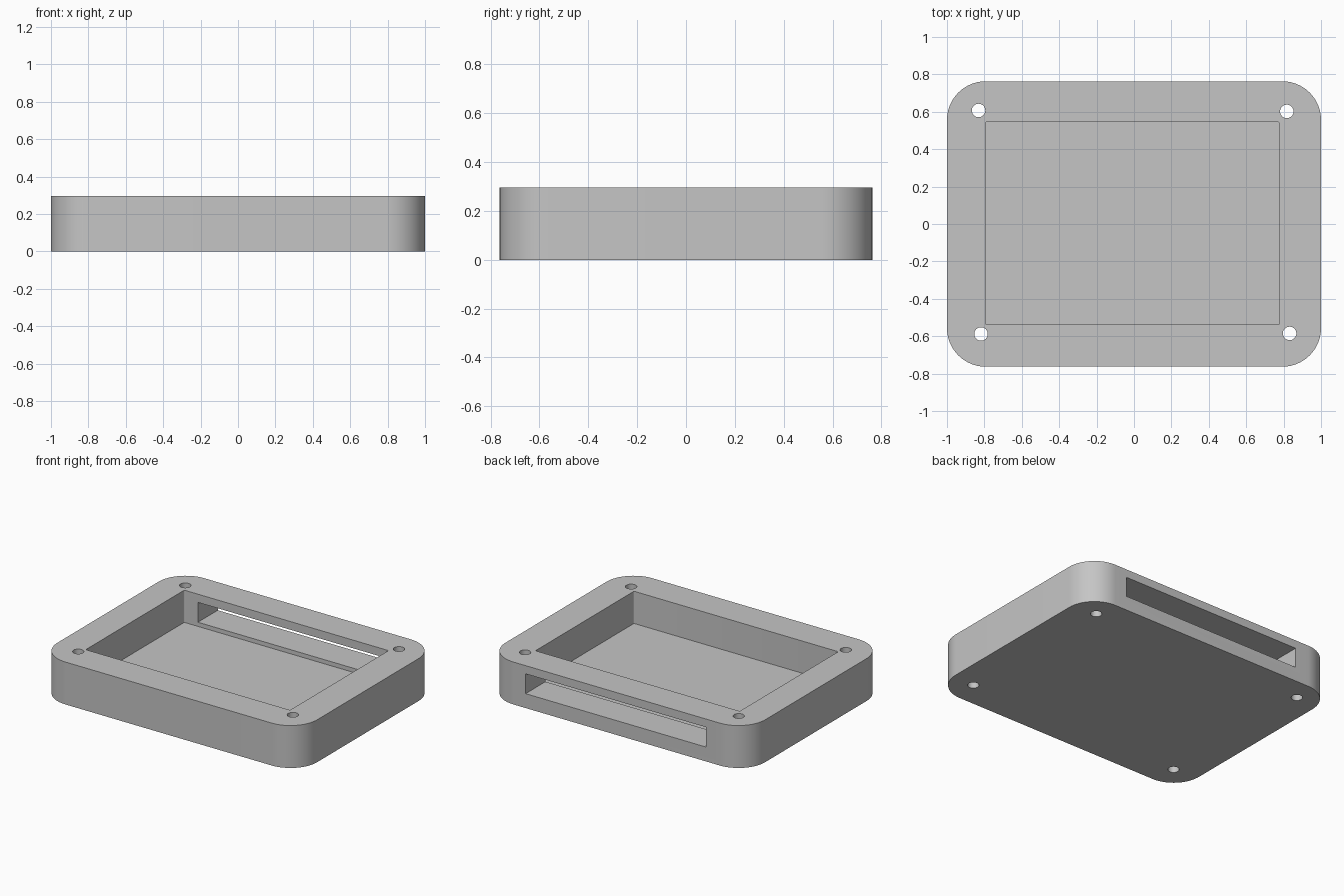
import bpy, bmesh
from math import pi, cos, sin

if "Cube" in bpy.data.objects:
    bpy.data.objects.remove(bpy.data.objects["Cube"], do_unlink=True)

HEIGHT = 0.295

grey = bpy.data.materials.new("plain grey")
grey.use_nodes = True
grey.diffuse_color = (0.56, 0.56, 0.56, 1)
grey.node_tree.nodes["Principled BSDF"].inputs["Base Color"].default_value = grey.diffuse_color


def rounded_outline(x0, x1, y0, y1, r, steps):
    """Counter-clockwise rectangle with round corners."""
    corners = [(x1 - r, y1 - r), (x0 + r, y1 - r), (x0 + r, y0 + r), (x1 - r, y0 + r)]
    return [(cx + r * cos(a), cy + r * sin(a))
            for q, (cx, cy) in enumerate(corners)
            for a in [(q + i / steps) * pi / 2 for i in range(steps + 1)]]


def circle(cx, cy, r, sides=40):
    return [(cx + r * cos(2 * pi * i / sides), cy + r * sin(2 * pi * i / sides))
            for i in range(sides)]


def prism(name, outline, z0, z1):
    bm = bmesh.new()
    base = bm.faces.new([bm.verts.new((x, y, z0)) for x, y in outline])
    top = bmesh.ops.extrude_face_region(bm, geom=[base])["geom"]
    bmesh.ops.translate(bm, vec=(0, 0, z1 - z0),
                        verts=[v for v in top if isinstance(v, bmesh.types.BMVert)])
    bmesh.ops.recalc_face_normals(bm, faces=bm.faces)
    mesh = bpy.data.meshes.new(name)
    bm.to_mesh(mesh)
    bm.free()
    mesh.materials.append(grey)
    obj = bpy.data.objects.new(name, mesh)
    bpy.context.collection.objects.link(obj)
    return obj


# Solid body with large round corners
tray = prism("tray_body", rounded_outline(-1, 1, -0.763, 0.763, 0.207, 20), 0, HEIGHT)

# Open pocket, slot through the back wall, and four screw holes
cutters = [
    prism("pocket_cutter", rounded_outline(-0.795, 0.777, -0.538, 0.545, 0.008, 4), 0.071, 0.4),
    prism("slot_cutter", [(-0.69, 0.5), (0.7, 0.5), (0.7, 0.9), (-0.69, 0.9)], 0.1, 0.238),
]
for x, y in [(-0.831, 0.607), (0.817, 0.602), (-0.818, -0.588), (0.832, -0.585)]:
    cutters.append(prism("screw_hole_cutter", circle(x, y, 0.036), -0.1, 0.4))

bpy.context.view_layer.objects.active = tray
tray.select_set(True)
for cutter in cutters:
    cutter.hide_render = True
    cut = tray.modifiers.new(cutter.name, "BOOLEAN")
    cut.operation = "DIFFERENCE"
    cut.solver = "EXACT"
    cut.object = cutter
    bpy.ops.object.modifier_apply(modifier=cut.name)
    bpy.data.objects.remove(cutter, do_unlink=True)

bpy.ops.object.shade_smooth_by_angle(angle=pi / 6)
